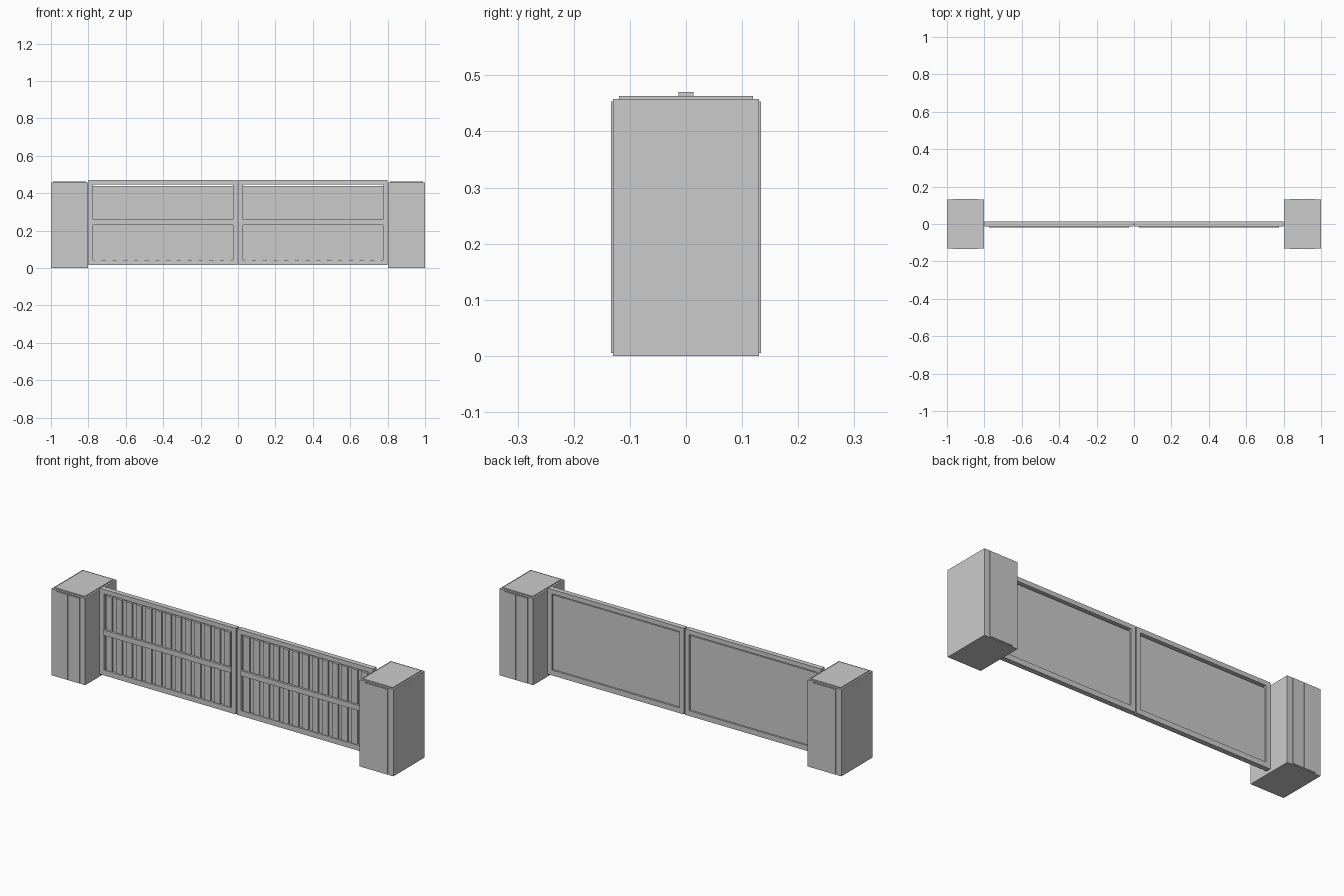
import bpy
import bmesh

cube = bpy.data.objects.get("Cube")
if cube:
    bpy.data.objects.remove(cube, do_unlink=True)

# One flat grey for the whole gate
grey = bpy.data.materials.new("light_grey")
grey.use_nodes = True
colour = (0.6, 0.6, 0.6, 1)
grey.diffuse_color = colour
grey.node_tree.nodes["Principled BSDF"].inputs["Base Color"].default_value = colour


def boxes(name, spans):
    """One object made of boxes, each given as (x, y, z) ranges."""
    bm = bmesh.new()
    for span in spans:
        made = bmesh.ops.create_cube(bm, size=1)["verts"]
        for v in made:
            for axis, (low, high) in enumerate(span):
                v.co[axis] = (low + high) / 2 + v.co[axis] * (high - low)
    mesh = bpy.data.meshes.new(name)
    bm.to_mesh(mesh)
    bm.free()
    mesh.materials.append(grey)
    obj = bpy.data.objects.new(name, mesh)
    bpy.context.collection.objects.link(obj)
    return obj


def sided(side, low, high):
    return tuple(sorted((side * low, side * high)))


DEPTH = (-0.0135, 0.0135)
LEFT, RIGHT, BOTTOM, TOP = 0.003, 0.8, 0.015, 0.47
IN_LEFT, IN_RIGHT, IN_BOTTOM, IN_TOP = 0.028, 0.775, 0.043, 0.446
INFILL_TOP = 0.437
SLATS = 13

for label, s in (("left", 1), ("right", -1)):
    # Pillar with two cladding boards on front and back, and a thin cap
    boxes(label + "_pillar", [(sided(s, 0.803, 1), (-0.13, 0.13), (0, 0.458))])
    boxes(label + "_pillar_cap",
          [(sided(s, 0.813, 0.99), (-0.119, 0.119), (0.458, 0.463))])
    boards = []
    for face in (-1, 1):
        for start in (0.834, 0.9025):
            boards.append((sided(s, start, start + 0.0665),
                           sided(face, 0.13, 0.134), (0.005, 0.453)))
    boxes(label + "_pillar_boards", boards)

    # Gate frame
    boxes(label + "_gate_frame", [
        (sided(s, LEFT, IN_LEFT), DEPTH, (BOTTOM, TOP)),
        (sided(s, IN_RIGHT, RIGHT), DEPTH, (BOTTOM, TOP)),
        (sided(s, IN_LEFT, IN_RIGHT), DEPTH, (BOTTOM, IN_BOTTOM)),
        (sided(s, IN_LEFT, IN_RIGHT), DEPTH, (IN_TOP, TOP)),
    ])

    # Backing sheet, vertical slats and middle rail
    boxes(label + "_gate_sheet",
          [(sided(s, IN_LEFT, IN_RIGHT), (-0.002, 0.004), (IN_BOTTOM, INFILL_TOP))])
    pitch = (IN_RIGHT - IN_LEFT) / SLATS
    boxes(label + "_gate_slats", [
        (sided(s, IN_LEFT + (i + 0.2) * pitch, IN_LEFT + (i + 0.8) * pitch),
         (-0.01, -0.002), (IN_BOTTOM, INFILL_TOP)) for i in range(SLATS)])
    boxes(label + "_gate_middle_rail",
          [(sided(s, IN_LEFT, IN_RIGHT), (-0.02, -0.008), (0.23, 0.258))])
